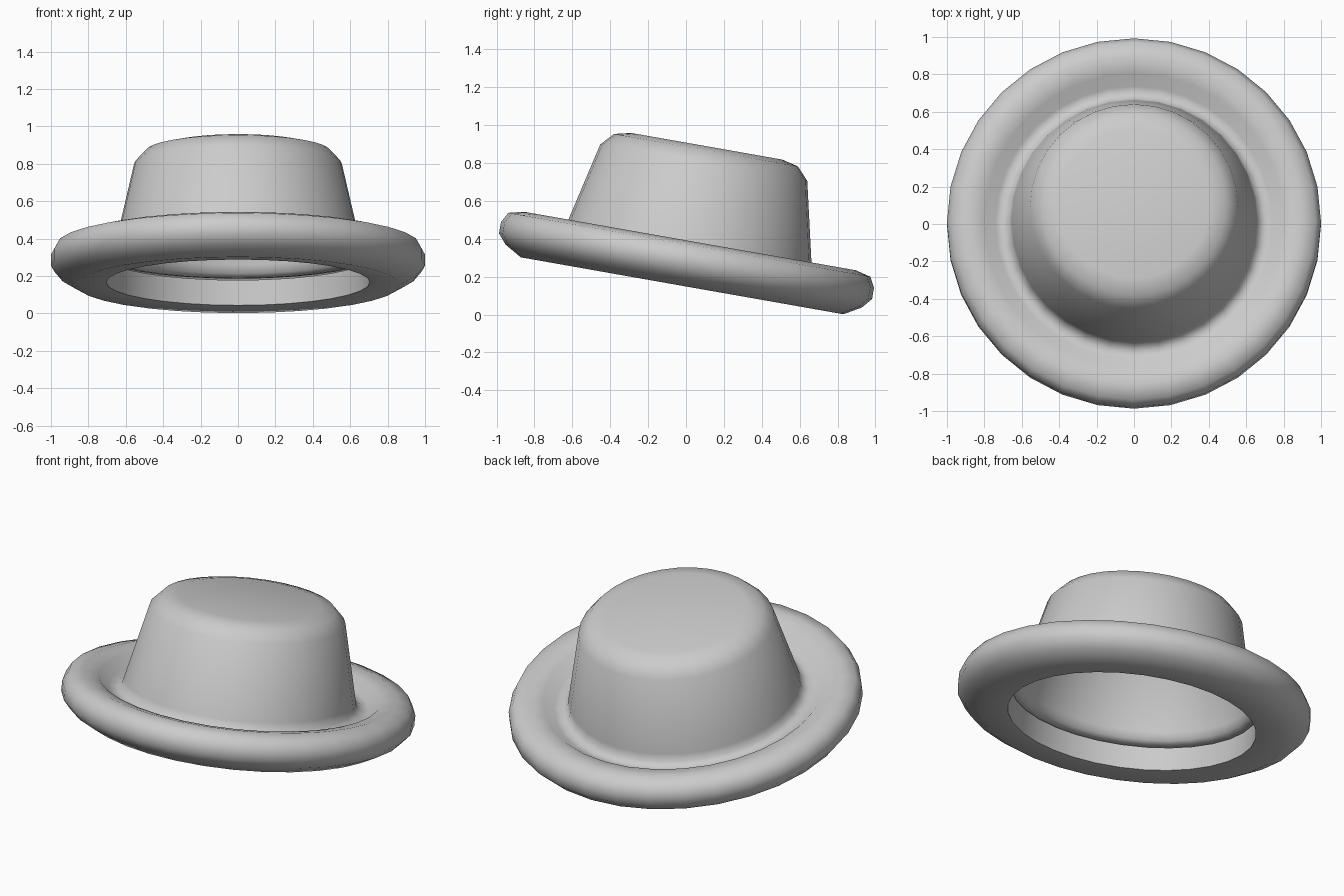
import bpy, bmesh, math
from mathutils import Matrix

if "Cube" in bpy.data.objects:
    bpy.data.objects.remove(bpy.data.objects["Cube"])

SEGMENTS = 32
TILT = Matrix.Translation((0, 0, 0.27)) @ Matrix.Rotation(math.radians(-10), 4, 'X')


def lathe(name, profile):
    """Spin a (radius, height) profile around z, then tilt it."""
    bm = bmesh.new()
    verts = [bm.verts.new((r, 0, h)) for r, h in profile]
    edges = [bm.edges.new(pair) for pair in zip(verts, verts[1:])]
    bmesh.ops.spin(bm, geom=verts + edges, cent=(0, 0, 0), axis=(0, 0, 1),
                   angle=math.tau, steps=SEGMENTS, use_duplicate=False)
    bmesh.ops.remove_doubles(bm, verts=bm.verts, dist=0.0005)
    bmesh.ops.recalc_face_normals(bm, faces=bm.faces)
    bm.transform(TILT)
    mesh = bpy.data.meshes.new(name)
    bm.to_mesh(mesh)
    bm.free()
    obj = bpy.data.objects.new(name, mesh)
    bpy.context.collection.objects.link(obj)
    bpy.ops.object.select_all(action='DESELECT')
    obj.select_set(True)
    bpy.context.view_layer.objects.active = obj
    bpy.ops.object.shade_smooth_by_angle(angle=math.radians(60))
    return obj


lathe("hat", [
    # flat crown top, rounded shoulder and flared wall
    (0, 0.628), (0.405, 0.628), (0.493, 0.607), (0.555, 0.54),
    (0.655, 0.105), (0.665, 0.06),
    # groove and puffy rounded brim
    (0.70, 0.04), (0.74, 0.045), (0.80, 0.10), (0.89, 0.12),
    (0.97, 0.10), (1.0, 0.045), (1.0, -0.015), (0.955, -0.068),
    (0.865, -0.12),
    # underside and inner wall of the head opening
    (0.705, -0.106), (0.70, 0.03),
])
